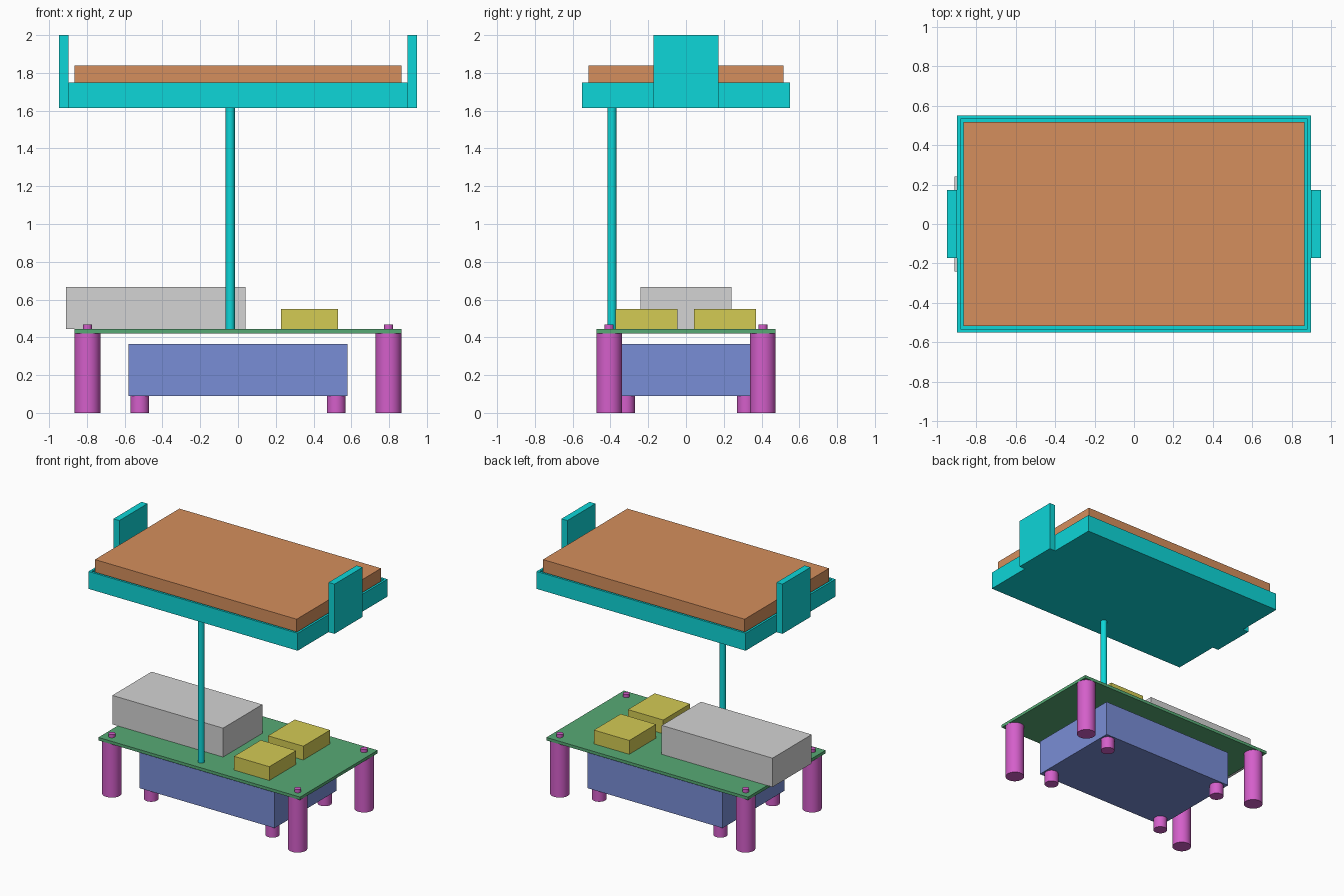
import bpy
import bmesh
from mathutils import Matrix, Vector

cube = bpy.data.objects.get("Cube")
if cube:
    bpy.data.objects.remove(cube, do_unlink=True)


def material(name, rgb):
    # Convert 0-255 display colour to linear values
    lin = [((c / 255 + 0.055) / 1.055) ** 2.4 if c > 10 else c / 255 / 12.92 for c in rgb]
    mat = bpy.data.materials.new(name)
    mat.use_nodes = True
    mat.diffuse_color = (*lin, 1)
    mat.node_tree.nodes["Principled BSDF"].inputs["Base Color"].default_value = (*lin, 1)
    return mat


TEAL = material("teal", (13, 214, 216))
ORANGE = material("orange", (213, 143, 93))
GREY = material("light grey", (212, 212, 212))
YELLOW = material("yellow", (212, 203, 84))
GREEN = material("green", (87, 170, 117))
BLUE = material("blue", (121, 141, 214))
MAGENTA = material("magenta", (212, 95, 202))


def finish(bm, name, mat):
    mesh = bpy.data.meshes.new(name)
    bm.to_mesh(mesh)
    bm.free()
    mesh.materials.append(mat)
    obj = bpy.data.objects.new(name, mesh)
    bpy.context.collection.objects.link(obj)
    return obj


def box_mesh(lo, hi):
    lo, hi = Vector(lo), Vector(hi)
    bm = bmesh.new()
    bmesh.ops.create_cube(bm, size=1, matrix=Matrix.Translation((lo + hi) / 2)
                          @ Matrix.Diagonal((*(hi - lo), 1)))
    return bm


def box(name, lo, hi, mat):
    return finish(box_mesh(lo, hi), name, mat)


def cylinder(name, x, y, z0, z1, r, mat):
    bm = bmesh.new()
    bmesh.ops.create_cone(bm, cap_ends=True, segments=32, radius1=r, radius2=r, depth=z1 - z0,
                          matrix=Matrix.Translation((x, y, (z0 + z1) / 2)))
    for f in bm.faces:
        f.smooth = len(f.verts) == 4
    for e in bm.edges:
        e.smooth = all(f.smooth for f in e.link_faces)
    return finish(bm, name, mat)


# Battery block and circuit board with its components
box("battery_block", (-0.58, -0.38, 0.09), (0.58, 0.38, 0.365), BLUE)
box("circuit_board", (-0.865, -0.475, 0.42), (0.865, 0.475, 0.443), GREEN)
box("grey_housing", (-0.91, -0.24, 0.443), (0.04, 0.24, 0.667), GREY)
box("front_module", (0.227, -0.373, 0.443), (0.53, -0.045, 0.55), YELLOW)
box("back_module", (0.227, 0.043, 0.443), (0.53, 0.371, 0.55), YELLOW)

# Legs, pegs and small feet at the four corners
for sx, side in ((-1, "right"), (1, "left")):
    for sy, end in ((-1, "front"), (1, "back")):
        tag = f"{end}_{side}"
        cylinder(f"{tag}_leg", sx * 0.797, sy * 0.407, 0, 0.42, 0.068, MAGENTA)
        cylinder(f"{tag}_peg", sx * 0.797, sy * 0.407, 0.42, 0.467, 0.024, MAGENTA)
        cylinder(f"{tag}_foot", sx * 0.52, sy * 0.32, 0, 0.09, 0.05, MAGENTA)

# Support post
cylinder("post", -0.041, -0.392, 0.443, 1.615, 0.024, TEAL)

# Open tray: inset the top face and sink it
bm = box_mesh((-0.897, -0.55, 1.615), (0.897, 0.55, 1.75))
bm.normal_update()
top = max(bm.faces, key=lambda f: f.calc_center_median().z)
bmesh.ops.inset_region(bm, faces=[top], thickness=0.024)
floor = bmesh.ops.extrude_discrete_faces(bm, faces=[top])["faces"][0]
bmesh.ops.translate(bm, verts=floor.verts, vec=(0, 0, -0.11))
finish(bm, "tray", TEAL)

# Screen panel and side tabs
box("screen_panel", (-0.865, -0.517, 1.64), (0.865, 0.517, 1.838), ORANGE)
box("right_tab", (-0.948, -0.172, 1.615), (-0.897, 0.172, 2), TEAL)
box("left_tab", (0.897, -0.172, 1.615), (0.948, 0.172, 2), TEAL)
